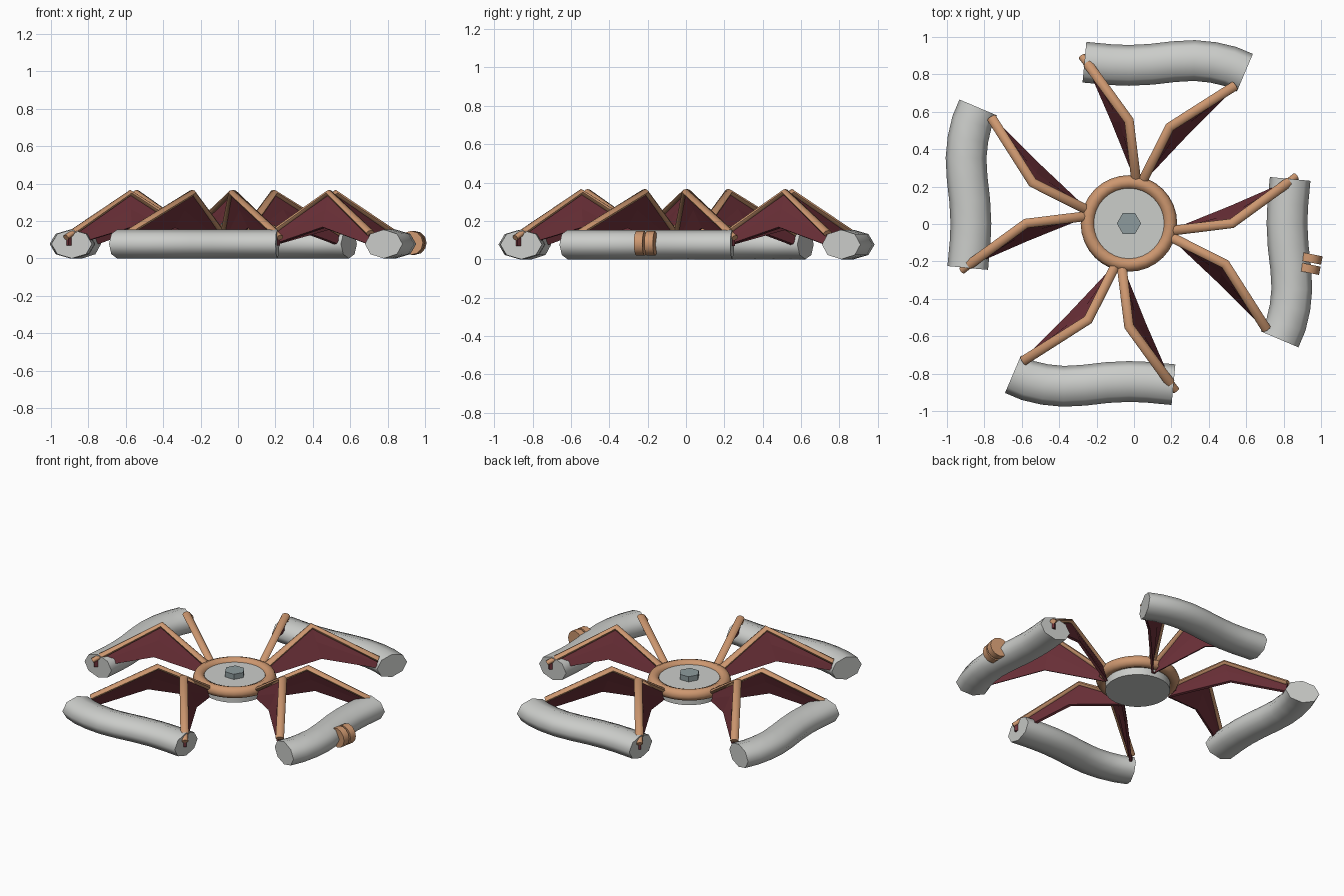
import bpy, bmesh, math
from mathutils import Vector, Matrix

cube = bpy.data.objects.get("Cube")
if cube:
    bpy.data.objects.remove(cube, do_unlink=True)

HUB = Matrix.Translation((-0.027, 0.003, 0))


def material(name, rgb):
    m = bpy.data.materials.new(name)
    m.use_nodes = True
    m.diffuse_color = (*rgb, 1)
    m.node_tree.nodes["Principled BSDF"].inputs["Base Color"].default_value = (*rgb, 1)
    return m


GREY = material("pale_grey", (0.60, 0.61, 0.59))
TAN = material("tan", (0.61, 0.31, 0.16))
RED = material("dark_red", (0.15, 0.03, 0.04))
STEEL = material("blue_grey", (0.27, 0.33, 0.34))


def finish(name, bm, mat, matrix=HUB, angle=None):
    bmesh.ops.recalc_face_normals(bm, faces=bm.faces)
    me = bpy.data.meshes.new(name)
    bm.to_mesh(me)
    bm.free()
    me.materials.append(mat)
    ob = bpy.data.objects.new(name, me)
    bpy.context.scene.collection.objects.link(ob)
    ob.matrix_world = matrix
    if angle:
        bpy.ops.object.select_all(action="DESELECT")
        ob.select_set(True)
        bpy.context.view_layer.objects.active = ob
        bpy.ops.object.shade_smooth_by_angle(angle=math.radians(angle))
    return ob


def sweep(name, points, rx, rz, mat, matrix):
    """Eight-sided elliptical rod along a path, with flat caps."""
    bm = bmesh.new()
    pts = [Vector(p) for p in points]
    rings = []
    for i, p in enumerate(pts):
        t = Vector()
        if i > 0:
            t += (p - pts[i - 1]).normalized()
        if i < len(pts) - 1:
            t += (pts[i + 1] - p).normalized()
        side = t.cross(Vector((0, 0, 1))).normalized()
        up = side.cross(t).normalized()
        rings.append([bm.verts.new(p + side * rx * math.cos(a) + up * rz * math.sin(a))
                      for a in (k * math.pi / 4 for k in range(8))])
    for a, b in zip(rings, rings[1:]):
        for k in range(8):
            j = (k + 1) % 8
            bm.faces.new((a[k], a[j], b[j], b[k]))
    bm.faces.new(rings[0])
    bm.faces.new(rings[-1])
    return finish(name, bm, mat, matrix, 65)


def lathe(name, profile, steps, mat, closed, angle):
    """Spin a radius/height profile round the hub axis."""
    bm = bmesh.new()
    vs = [bm.verts.new((r, 0, z)) for r, z in profile]
    es = [bm.edges.new(p) for p in zip(vs, vs[1:])]
    if closed:
        es.append(bm.edges.new((vs[-1], vs[0])))
    bmesh.ops.spin(bm, geom=vs + es, axis=(0, 0, 1), cent=(0, 0, 0),
                   angle=math.tau, steps=steps, use_duplicate=False)
    bmesh.ops.remove_doubles(bm, verts=bm.verts, dist=0.0005)
    return finish(name, bm, mat, HUB, angle)


def membrane(name, rows, matrix):
    """Folded sheet between rows of points."""
    bm = bmesh.new()
    grid = [[bm.verts.new(p) for p in row] for row in rows]
    for a, b in zip(grid, grid[1:]):
        for k in range(len(a) - 1):
            bm.faces.new((a[k], a[k + 1], b[k + 1], b[k]))
    ob = finish(name, bm, RED, matrix)
    mod = ob.modifiers.new("thickness", "SOLIDIFY")
    mod.thickness = 0.016
    mod.offset = 0


def mix(a, b, f, z):
    return (a[0] + (b[0] - a[0]) * f, a[1] + (b[1] - a[1]) * f, z)


# hub: body disc, rounded ring and hexagonal nut
lathe("hub_disc", [(0, 0.06), (0.2, 0.06), (0.2, 0.155), (0, 0.155)], 32, GREY, False, 30)
lathe("hub_ring", [(0.22 + 0.038 * math.cos(k * math.pi / 4), 0.14 + 0.038 * math.sin(k * math.pi / 4))
                   for k in range(8)], 32, TAN, True, 50)
bm = bmesh.new()
bmesh.ops.create_cone(bm, cap_ends=True, segments=6, radius1=0.065, radius2=0.065, depth=0.05,
                      matrix=Matrix.Translation((0, 0, 0.165)) @ Matrix.Rotation(math.pi / 6 * 3, 4, "Z"))
for v in bm.verts:
    v.co = Matrix.Rotation(math.pi / 6 * 3, 3, "Z") @ v.co
hexagon = finish("hub_nut", bm, STEEL, HUB @ Matrix.Rotation(math.pi / 2, 4, "Z"))

# four arms: curved float, two bent legs and their webs
FLOAT_PATH = [(-0.238, 0.862), (-0.1, 0.849), (0, 0.845), (0.12, 0.851), (0.24, 0.865),
              (0.35, 0.871), (0.45, 0.861), (0.54, 0.84), (0.62, 0.806)]
LEGS = {
    "inner": [(0.038, 0.235, 0.15), (0, 0.55, 0.35), (-0.222, 0.855, 0.14)],
    "outer": [(0.075, 0.23, 0.15), (0.218, 0.515, 0.35), (0.565, 0.735, 0.135)],
}
for i, place in enumerate(("back", "left", "front", "right")):
    m = HUB @ Matrix.Rotation(-i * math.pi / 2, 4, "Z")
    sweep(place + "_float", [(x, y, 0.077) for x, y in FLOAT_PATH], 0.109, 0.077, GREY, m)
    for kind, (root, elbow, tip) in LEGS.items():
        name = f"{place}_{kind}_leg"
        sweep(name, (root, elbow, tip), 0.026, 0.017, TAN, m)
        chord = mix(root, tip, 0.5, 0)
        membrane(name + "_web", [
            [mix(p, p, 0, p[2] - 0.01) for p in (root, elbow, tip)],
            [mix(root, tip, 0.02, 0.11), mix(elbow, chord, 0.45, 0.26), mix(tip, root, 0.01, 0.11)],
            [mix(root, tip, -0.04, 0.07), mix(elbow, chord, 0.95, 0.165), mix(tip, root, 0.02, 0.075)],
        ], m)
    # peg past the end of the inner leg
    tip = LEGS["inner"][2]
    end = (-0.252, 0.893, 0.112)
    sweep(place + "_peg", (tip, end), 0.02, 0.015, TAN, m)
    membrane(place + "_peg_web", [[mix(tip, end, 0, 0.12), mix(tip, end, 0.8, 0.105)],
                                  [mix(tip, end, 0, 0.07), mix(tip, end, 0.8, 0.07)]], m)

# pair of clasp bands on the left float
for name, y in (("clasp_band_back", 0.028), ("clasp_band_front", -0.028)):
    bm = bmesh.new()
    bmesh.ops.create_cone(bm, cap_ends=True, segments=12, radius1=0.064, radius2=0.064, depth=0.045,
                          matrix=Matrix.Translation((0, y, 0)) @ Matrix.Rotation(math.pi / 2, 4, "X"))
    finish(name, bm, TAN, Matrix.Translation((0.936, -0.21, 0.083)) @ Matrix.Rotation(-0.2, 4, "Z"), 40)
